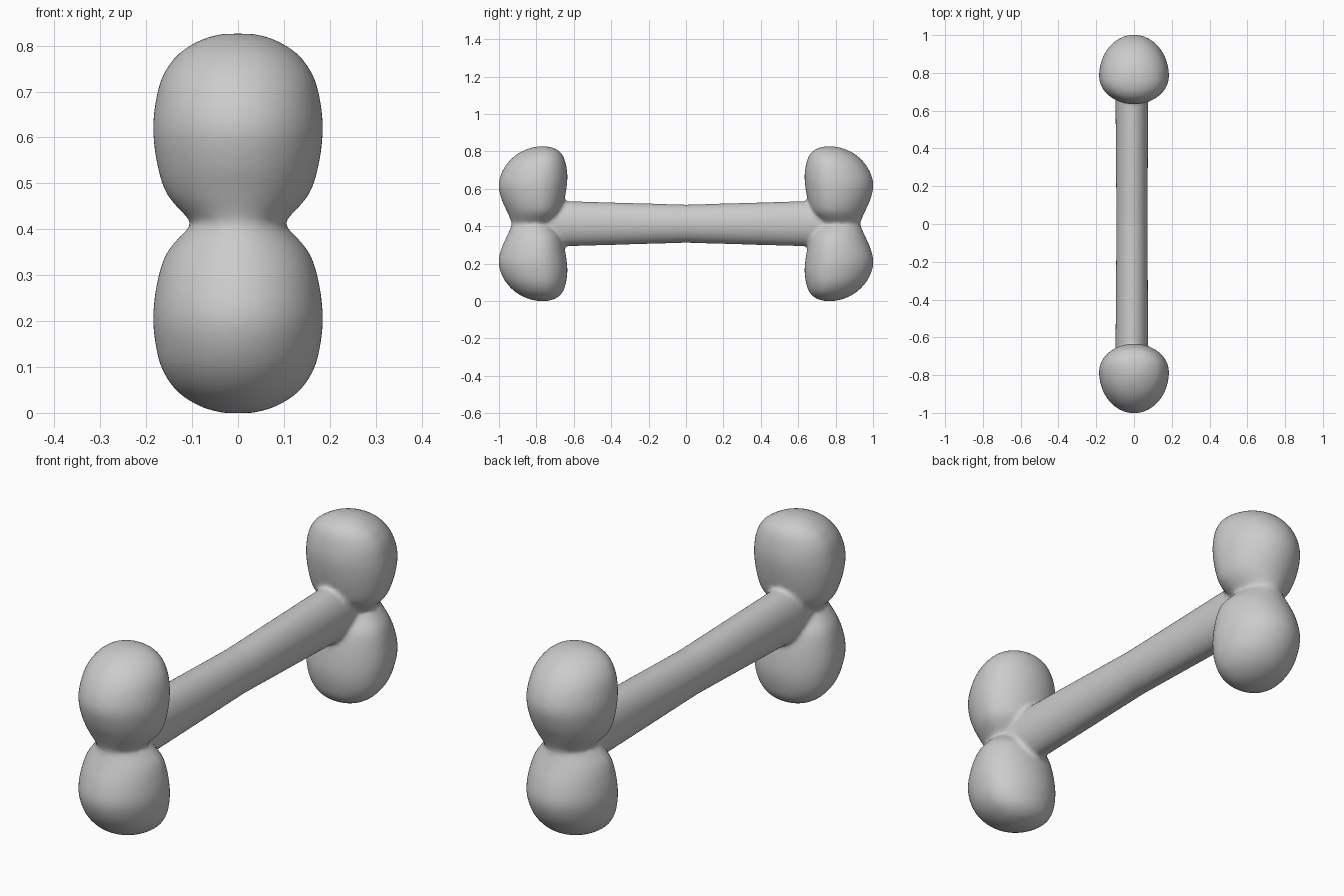
import bpy, bmesh, math

if "Cube" in bpy.data.objects:
    bpy.data.objects.remove(bpy.data.objects["Cube"])

MID = 0.413   # height of the bone's axis
SEG = 48


def loft(bm, rings):
    """Skin a list of closed point rings and cap both ends."""
    loops = [[bm.verts.new(p) for p in ring] for ring in rings]
    for a, b in zip(loops, loops[1:]):
        for i in range(SEG):
            j = (i + 1) % SEG
            bm.faces.new((a[i], a[j], b[j], b[i]))
    bm.faces.new(loops[0])
    bm.faces.new(loops[-1])


def refine(rows, steps=5):
    """Catmull-Rom smoothing of a profile table."""
    out = []
    for i in range(len(rows) - 1):
        p0, p1 = rows[max(i - 1, 0)], rows[i]
        p2, p3 = rows[i + 1], rows[min(i + 2, len(rows) - 1)]
        for s in range(steps):
            t = s / steps
            out.append([0.5 * (2 * b + (c - a) * t + (2 * a - 5 * b + 4 * c - d) * t * t
                               + (3 * b - a - 3 * c + d) * t ** 3)
                        for a, b, c, d in zip(p0, p1, p2, p3)])
    return out + [list(rows[-1])]


# Knob profile: height, inner y, outer y, half width
KNOB = refine([
    (0.413, 0.72, 0.932, 0.095), (0.435, 0.70, 0.938, 0.120),
    (0.48, 0.668, 0.958, 0.157), (0.54, 0.650, 0.985, 0.176),
    (0.61, 0.638, 1.002, 0.185), (0.67, 0.634, 0.992, 0.181),
    (0.73, 0.642, 0.960, 0.166), (0.78, 0.660, 0.910, 0.132),
    (0.812, 0.695, 0.850, 0.082), (0.826, 0.740, 0.795, 0.035)])


def knob_ring(z, inner, outer, half, side):
    # egg-shaped section, widest nearer the shaft
    wide = inner + (outer - inner) * 0.40
    pts = []
    for i in range(SEG):
        a = 2 * math.pi * i / SEG
        c = math.cos(a)
        r = outer - wide if c > 0 else wide - inner
        pts.append((half * math.sin(a), side * (wide + r * c), z))
    return pts


bm = bmesh.new()

# Twin knobs at each end, mirrored about the bone's axis
for side in (-1, 1):
    lower = [(2 * MID - k[0], *k[1:]) for k in reversed(KNOB[1:])]
    loft(bm, [knob_ring(*k, side) for k in lower + KNOB])

# Shaft, slightly waisted in the middle
shaft = []
for n in range(33):
    y = -0.82 + 1.64 * n / 32
    hz = 0.102 + 0.019 * min(abs(y) / 0.65, 1)
    hx = 0.082 + 0.005 * min(abs(y) / 0.65, 1)
    shaft.append([(-0.011 + hx * math.cos(2 * math.pi * i / SEG), y,
                   MID + hz * math.sin(2 * math.pi * i / SEG)) for i in range(SEG)])
loft(bm, shaft)

bmesh.ops.recalc_face_normals(bm, faces=bm.faces)
mesh = bpy.data.meshes.new("bone")
bm.to_mesh(mesh)
bm.free()
bone = bpy.data.objects.new("bone", mesh)
bpy.context.collection.objects.link(bone)

# Fuse the parts into one skin and soften the joints
fuse = bone.modifiers.new("fuse", 'REMESH')
fuse.mode = 'VOXEL'
fuse.voxel_size = 0.01
fuse.use_smooth_shade = True
soften = bone.modifiers.new("soften", 'SMOOTH')
soften.factor = 0.5
soften.iterations = 6
